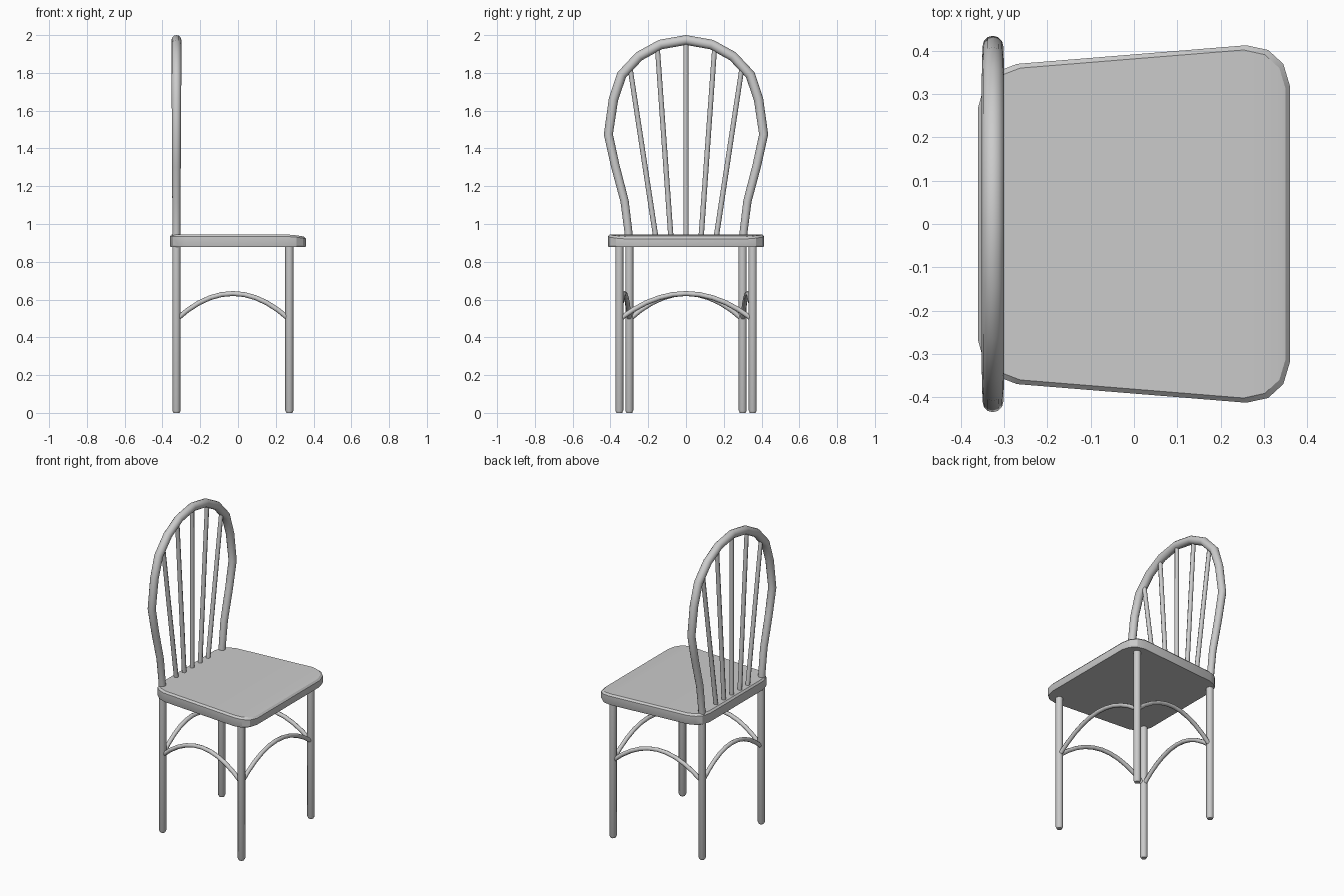
import bpy, bmesh, math
from mathutils import Vector

if "Cube" in bpy.data.objects:
    bpy.data.objects.remove(bpy.data.objects["Cube"])


def finish(name, bm, angle):
    bmesh.ops.recalc_face_normals(bm, faces=bm.faces)
    me = bpy.data.meshes.new(name)
    bm.to_mesh(me)
    bm.free()
    ob = bpy.data.objects.new(name, me)
    bpy.context.collection.objects.link(ob)
    bpy.ops.object.select_all(action='DESELECT')
    ob.select_set(True)
    bpy.context.view_layer.objects.active = ob
    bpy.ops.object.shade_smooth_by_angle(angle=math.radians(angle))
    return ob


def tube(name, path, radii, sides=10):
    """Sweep a round section along a path lying in a vertical plane."""
    pts = [Vector(p) for p in path]
    flat = pts[-1] - pts[0]
    flat.z = 0
    n = flat.cross(Vector((0, 0, 1))).normalized() if flat.length > 1e-4 else Vector((1, 0, 0))
    bm = bmesh.new()
    rings = []
    for i, p in enumerate(pts):
        t = pts[min(i + 1, len(pts) - 1)] - pts[max(i - 1, 0)]
        b = t.normalized().cross(n).normalized()
        rings.append([bm.verts.new(p + radii[i] * (n * math.cos(a) + b * math.sin(a)))
                      for a in (2 * math.pi * k / sides for k in range(sides))])
    for r0, r1 in zip(rings, rings[1:]):
        for k in range(sides):
            j = (k + 1) % sides
            bm.faces.new((r0[k], r0[j], r1[j], r1[k]))
    bm.faces.new(rings[0])
    bm.faces.new(rings[-1])
    return finish(name, bm, 50)


# Seat: half outline from back to front, mirrored, with a lowered front edge
half = [(-0.36, 0.27), (-0.345, 0.325), (-0.315, 0.353), (-0.27, 0.37),
        (0.26, 0.413), (0.31, 0.402), (0.345, 0.37), (0.36, 0.32)]
drop = [0, 0, 0, 0, 0, 0.004, 0.009, 0.013]
bm = bmesh.new()
loops = []
for z, inset, d in ((0.877, 0.003, 0), (0.885, 0, 0), (0.934, 0, 1), (0.945, 0.01, 1)):
    s = 1 - inset / 0.38
    sides = [[bm.verts.new((x * s, m * y * s, z - d * dz)) for (x, y), dz in zip(half, drop)]
             for m in (1, -1)]
    loops.append(sides)
for a, b in zip(loops, loops[1:]):
    la, lb = a[0] + a[1][::-1], b[0] + b[1][::-1]
    for i in range(len(la)):
        j = (i + 1) % len(la)
        bm.faces.new((la[i], la[j], lb[j], lb[i]))
for left, right in (loops[0], loops[-1]):
    for i in range(len(half) - 1):
        bm.faces.new((left[i], left[i + 1], right[i + 1], right[i]))
finish("seat", bm, 25)

# Legs with slightly rounded feet
BX, BY, FX, FY = -0.326, 0.30, 0.272, 0.353
for side, m in (("left", 1), ("right", -1)):
    for part, x, y in (("back", BX, BY), ("front", FX, FY)):
        tube(f"{part}_leg_{side}", [(x, m * y, z) for z in (0, 0.012, 0.89)],
             [0.016, 0.022, 0.022])

# Bent hoop of the back
arm = [(0.302, 0.89, 0.021), (0.305, 0.96, 0.021), (0.325, 1.12, 0.022), (0.375, 1.31, 0.023),
       (0.411, 1.475, 0.024), (0.384, 1.66, 0.025), (0.34, 1.79, 0.026),
       (0.248, 1.888, 0.026), (0.135, 1.95, 0.026)]
hoop = [(-y, z, r) for y, z, r in arm] + [(0, 1.974, 0.026)] + arm[::-1]
tube("back_hoop", [(BX, y, z) for y, z, r in hoop], [r for y, z, r in hoop], 12)

# Fanned spindles
for i, (y0, y1, z1) in enumerate([(-0.16, -0.298, 1.84), (-0.08, -0.152, 1.94), (0, 0, 1.97),
                                  (0.08, 0.152, 1.94), (0.16, 0.298, 1.84)]):
    tube(f"spindle_{i + 1}", [(BX, y0, 0.93), (BX, y1, z1)], [0.014, 0.013], 8)


# Arched stretchers between neighbouring legs
def arch(name, a, b, steps=10):
    a, b = Vector(a), Vector(b)
    path = []
    for i in range(steps + 1):
        u = i / steps
        x, y = a.lerp(b, u)
        path.append((x, y, 0.495 + 0.137 * (1 - (2 * u - 1) ** 2)))
    tube(name, path, [0.013] * len(path), 8)


arch("front_stretcher", (FX, -FY), (FX, FY))
arch("back_stretcher", (BX, -BY), (BX, BY))
for side, m in (("left", 1), ("right", -1)):
    arch(f"side_stretcher_{side}", (BX, m * BY), (FX, m * FY))
